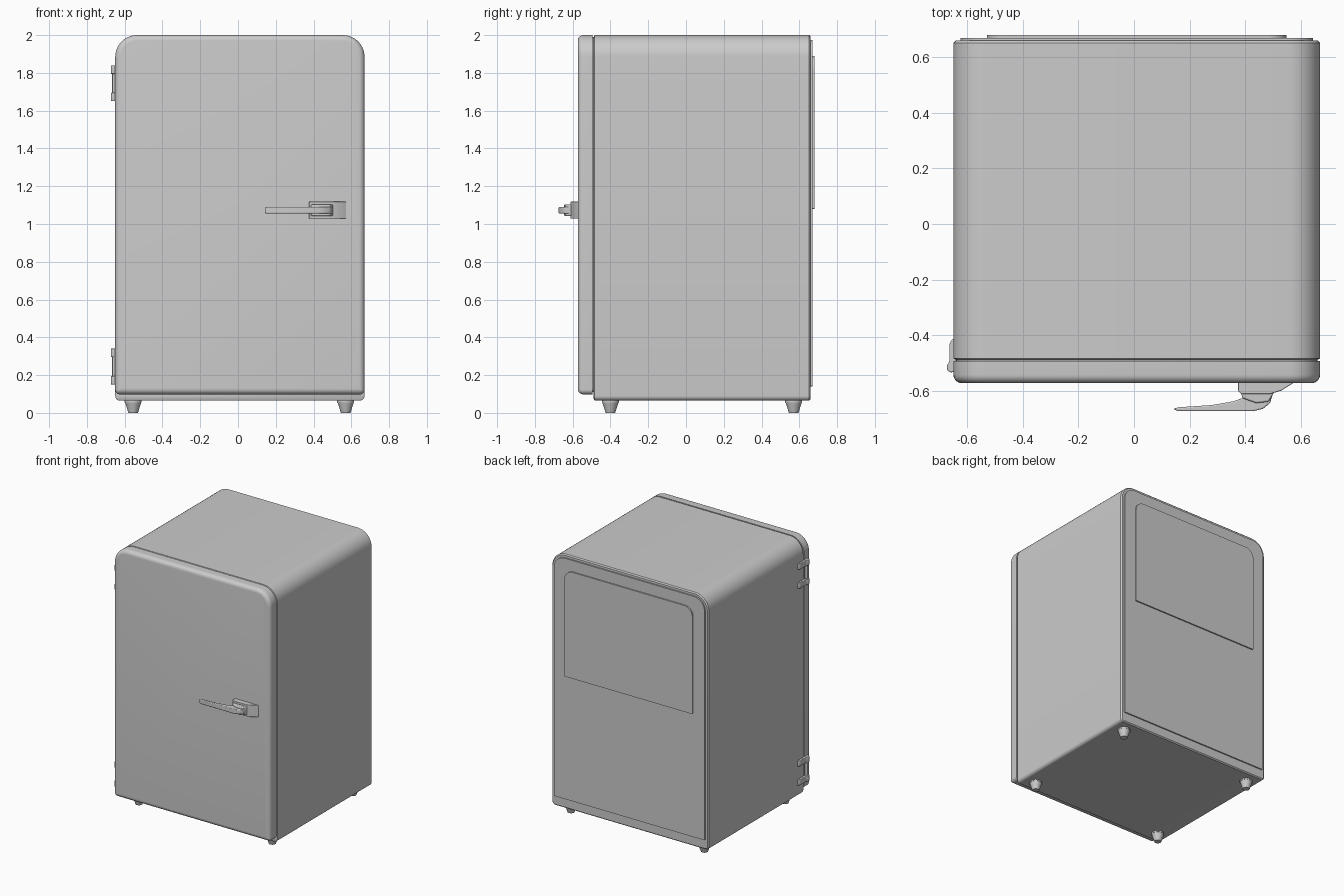
import bpy, bmesh
from math import sin, cos, pi, radians
from mathutils import Matrix

cube = bpy.data.objects.get("Cube")
if cube:
    bpy.data.objects.remove(cube)

enamel = bpy.data.materials.new("grey enamel")
enamel.use_nodes = True
GREY = (0.6, 0.6, 0.6, 1)
enamel.diffuse_color = GREY
enamel.node_tree.nodes["Principled BSDF"].inputs["Base Color"].default_value = GREY


def finish(bm, name, bevel=0, smooth=True):
    bmesh.ops.recalc_face_normals(bm, faces=bm.faces)
    mesh = bpy.data.meshes.new(name)
    bm.to_mesh(mesh)
    bm.free()
    mesh.materials.append(enamel)
    ob = bpy.data.objects.new(name, mesh)
    bpy.context.collection.objects.link(ob)
    if bevel:
        mod = ob.modifiers.new("soft edges", "BEVEL")
        mod.width, mod.segments, mod.limit_method = bevel, 3, "ANGLE"
    if smooth:
        bpy.ops.object.select_all(action="DESELECT")
        ob.select_set(True)
        bpy.context.view_layer.objects.active = ob
        bpy.ops.object.shade_smooth_by_angle(angle=radians(35))
    return ob


def outline(x0, x1, z0, z1, r_top, r_bottom, steps=10):
    """Rounded rectangle in x and z."""
    corners = [(x1, z1, -1, -1, r_top, 0), (x0, z1, 1, -1, r_top, 1),
               (x0, z0, 1, 1, r_bottom, 2), (x1, z0, -1, 1, r_bottom, 3)]
    pts = []
    for x, z, sx, sz, r, quarter in corners:
        for i in range(steps + 1):
            a = (quarter + i / steps) * pi / 2
            pts.append((x + sx * r + r * cos(a), z + sz * r + r * sin(a)))
    return pts


def loft(name, box, r_top, r_bottom, rings):
    """Skin rounded outlines, one per (inset, y) ring, and cap the ends."""
    x0, x1, z0, z1 = box
    bm = bmesh.new()
    loops = []
    for d, y in rings:
        pts = outline(x0 + d, x1 - d, z0 + d, z1 - d,
                      max(r_top - d, 0.004), max(r_bottom - d, 0.004))
        loops.append([bm.verts.new((x, y, z)) for x, z in pts])
    for a, b in zip(loops, loops[1:]):
        for i in range(len(a)):
            j = (i + 1) % len(a)
            bm.faces.new((a[i], a[j], b[j], b[i]))
    bm.faces.new(loops[0])
    bm.faces.new(loops[-1])
    return finish(bm, name)


def slab(name, plan, z0, z1, bevel):
    """Extrude an x-y plan upward."""
    bm = bmesh.new()
    face = bm.faces.new([bm.verts.new((x, y, z0)) for x, y in plan])
    new = bmesh.ops.extrude_face_region(bm, geom=[face])["geom"]
    bmesh.ops.translate(bm, vec=(0, 0, z1 - z0),
                        verts=[v for v in new if isinstance(v, bmesh.types.BMVert)])
    return finish(bm, name, bevel)


def cone(name, x, y, z0, z1, r0, r1, sides=24):
    bm = bmesh.new()
    bmesh.ops.create_cone(bm, cap_ends=True, segments=sides, radius1=r0, radius2=r1,
                          depth=z1 - z0, matrix=Matrix.Translation((x, y, (z0 + z1) / 2)))
    return finish(bm, name)


# Cabinet shell with softened rear rim
loft("cabinet", (-0.65, 0.67, 0.065, 2.0), 0.115, 0.025,
     [(0.012, -0.49), (0, -0.484), (0, 0.652), (0.008, 0.66)])

# Seal between cabinet and door
loft("door_seal", (-0.64, 0.66, 0.11, 1.99), 0.105, 0.02, [(0, -0.5), (0, -0.48)])

# Door with a rounded front edge
edge = 0.03
door_rings = [(0, -0.494)] + [
    (edge * (1 - cos(t * pi / 12)), -0.543 - edge * sin(t * pi / 12)) for t in range(7)]
loft("door", (-0.65, 0.67, 0.098, 2.0), 0.115, 0.025, door_rings)

# Rear panels
loft("back_panel", (-0.625, 0.645, 0.14, 1.975), 0.09, 0.005, [(0, 0.65), (0, 0.67)])
loft("back_cover", (-0.53, 0.55, 1.08, 1.89), 0.07, 0.005, [(0, 0.66), (0, 0.68)])

# Tapered feet
for side, x in (("right", -0.555), ("left", 0.57)):
    for end, y in (("front", -0.4), ("back", 0.57)):
        cone(f"{end}_{side}_foot", x, y, 0, 0.055, 0.025, 0.043)
        cone(f"{end}_{side}_foot_collar", x, y, 0.055, 0.075, 0.045, 0.045)

# Hinges: two leaves joined by a pin
leaf = [(-0.64, -0.415), (-0.655, -0.415), (-0.664, -0.43), (-0.665, -0.495),
        (-0.674, -0.51), (-0.672, -0.528), (-0.66, -0.535), (-0.64, -0.53)]
for place, z in (("lower", 0.15), ("upper", 1.65)):
    slab(place + "_hinge_bottom_leaf", leaf, z, z + 0.045, 0.004)
    slab(place + "_hinge_top_leaf", leaf, z + 0.145, z + 0.19, 0.004)
    cone(place + "_hinge_pin", -0.656, -0.515, z + 0.02, z + 0.17, 0.01, 0.01, 12)

# Handle mount: sloping block with a fork around the lever
mount = [(0.375, -0.565), (0.375, -0.6), (0.385, -0.612), (0.49, -0.612),
         (0.53, -0.6), (0.575, -0.572), (0.575, -0.565)]
slab("handle_mount", mount, 1.028, 1.118, 0.004)

# Lever sweeping out and across the door
lever = [(0.14, -0.666), (0.16, -0.674), (0.43, -0.674), (0.465, -0.665),
         (0.49, -0.645), (0.502, -0.605), (0.41, -0.605), (0.395, -0.625),
         (0.36, -0.638), (0.28, -0.652), (0.16, -0.66)]
slab("handle_lever", lever, 1.055, 1.09, 0.005)
hub = [(0.385, -0.605), (0.39, -0.627), (0.44, -0.645), (0.485, -0.64), (0.505, -0.605)]
slab("handle_hub", hub, 1.042, 1.104, 0.006)
